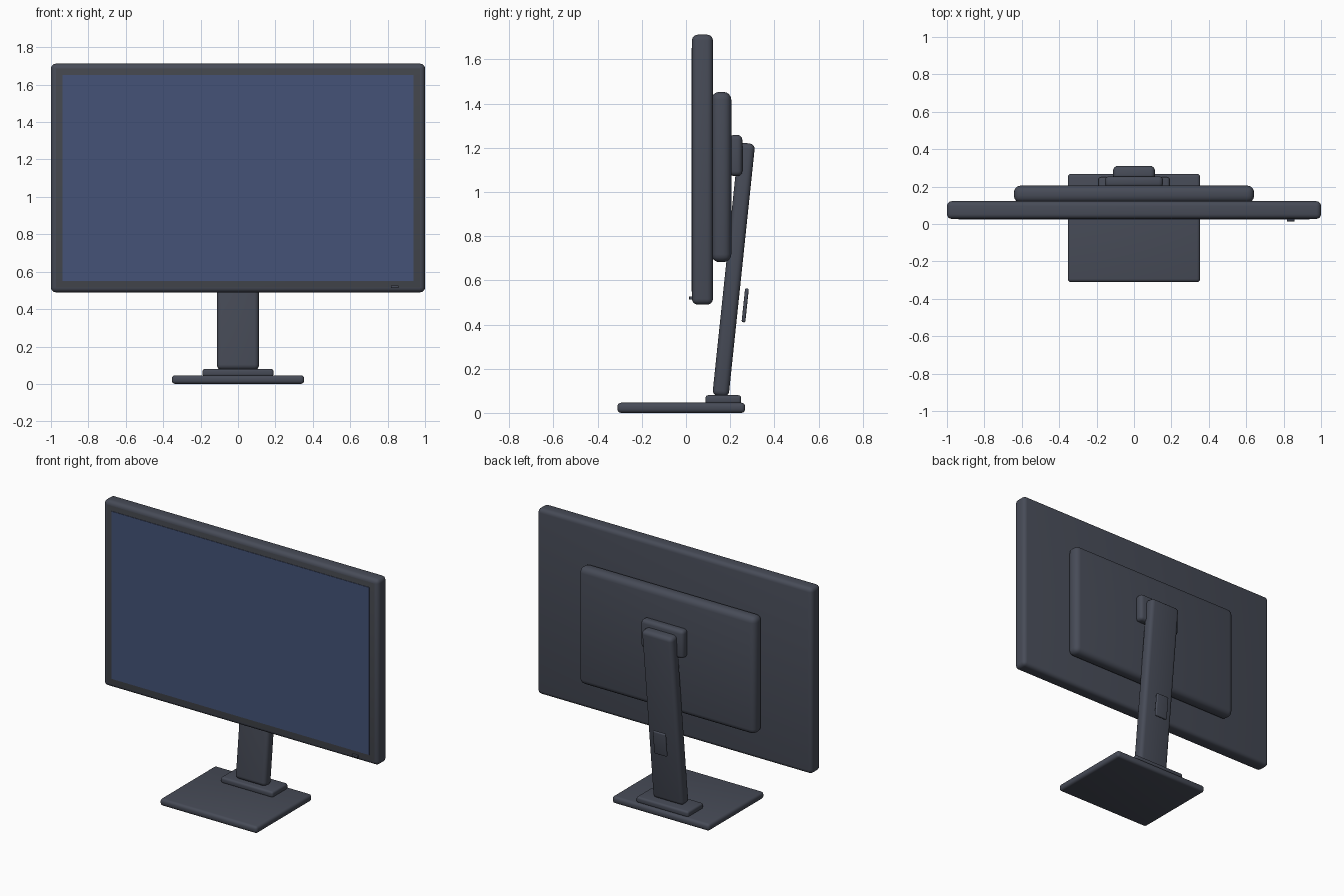
import bpy, bmesh, math
from mathutils import Matrix, Vector

if "Cube" in bpy.data.objects:
    bpy.data.objects.remove(bpy.data.objects["Cube"])


def material(name, rgb):
    m = bpy.data.materials.new(name)
    m.diffuse_color = (*rgb, 1.0)
    m.use_nodes = True
    m.node_tree.nodes["Principled BSDF"].inputs["Base Color"].default_value = m.diffuse_color
    return m


BODY = material("dark_slate_plastic", (0.063, 0.071, 0.096))
BEZEL = material("bezel_grey", (0.057, 0.062, 0.074))
SCREEN = material("screen_blue", (0.058, 0.086, 0.185))


def rounded_box(name, lo, hi, bevel, mat, tilt=0.0, segments=4):
    """Box between two corners, bevelled, optionally tilted about x through its centre."""
    lo, hi = Vector(lo), Vector(hi)
    bm = bmesh.new()
    bmesh.ops.create_cube(bm, size=1.0, matrix=Matrix.Diagonal((*(hi - lo), 1.0)))
    if bevel:
        bmesh.ops.bevel(bm, geom=bm.edges[:], offset=bevel, segments=segments,
                        profile=0.5, affect='EDGES', clamp_overlap=True)
    bmesh.ops.transform(bm, verts=bm.verts[:],
                        matrix=Matrix.Translation((lo + hi) / 2) @ Matrix.Rotation(tilt, 4, 'X'))
    mesh = bpy.data.meshes.new(name)
    bm.to_mesh(mesh)
    bm.free()
    mesh.materials.append(mat)
    obj = bpy.data.objects.new(name, mesh)
    bpy.context.collection.objects.link(obj)
    bpy.ops.object.select_all(action='DESELECT')
    obj.select_set(True)
    bpy.context.view_layer.objects.active = obj
    bpy.ops.object.shade_smooth_by_angle(angle=math.radians(30))
    return obj


def tilted(name, size, centre, bevel, mat, tilt):
    c, h = Vector(centre), Vector(size) / 2
    return rounded_box(name, c - h, c + h, bevel, mat, tilt)


LEAN = math.radians(-6)

# Display housing, its flat front forms the bezel
panel = rounded_box("display_housing", (-1, 0.027, 0.49), (1, 0.122, 1.712), 0.026, BODY)
panel.data.materials.append(BEZEL)
for f in panel.data.polygons:
    if f.normal.y < -0.99:
        f.material_index = 1

# Screen plate and power button
rounded_box("screen", (-0.937, 0.024, 0.55), (0.937, 0.031, 1.652), 0, SCREEN)
rounded_box("power_button", (0.817, 0.014, 0.513), (0.859, 0.032, 0.527), 0.003, BODY, segments=2)

# Rear electronics hump and stand mount
rounded_box("rear_hump", (-0.642, 0.115, 0.682), (0.642, 0.205, 1.453), 0.036, BODY)
rounded_box("stand_mount", (-0.155, 0.195, 1.072), (0.155, 0.255, 1.258), 0.022, BODY)

# Leaning column with cable clip behind it
tilted("stand_column", (0.224, 0.074, 1.152), (0, 0.216, 0.648), 0.025, BODY, LEAN)
tilted("cable_clip", (0.09, 0.017, 0.154), (0, 0.268, 0.487), 0.006, BODY, LEAN)

# Foot
rounded_box("base_collar", (-0.19, 0.088, 0.04), (0.19, 0.25, 0.08), 0.013, BODY)
rounded_box("base_plate", (-0.354, -0.311, 0.0), (0.354, 0.268, 0.046), 0.018, BODY)
